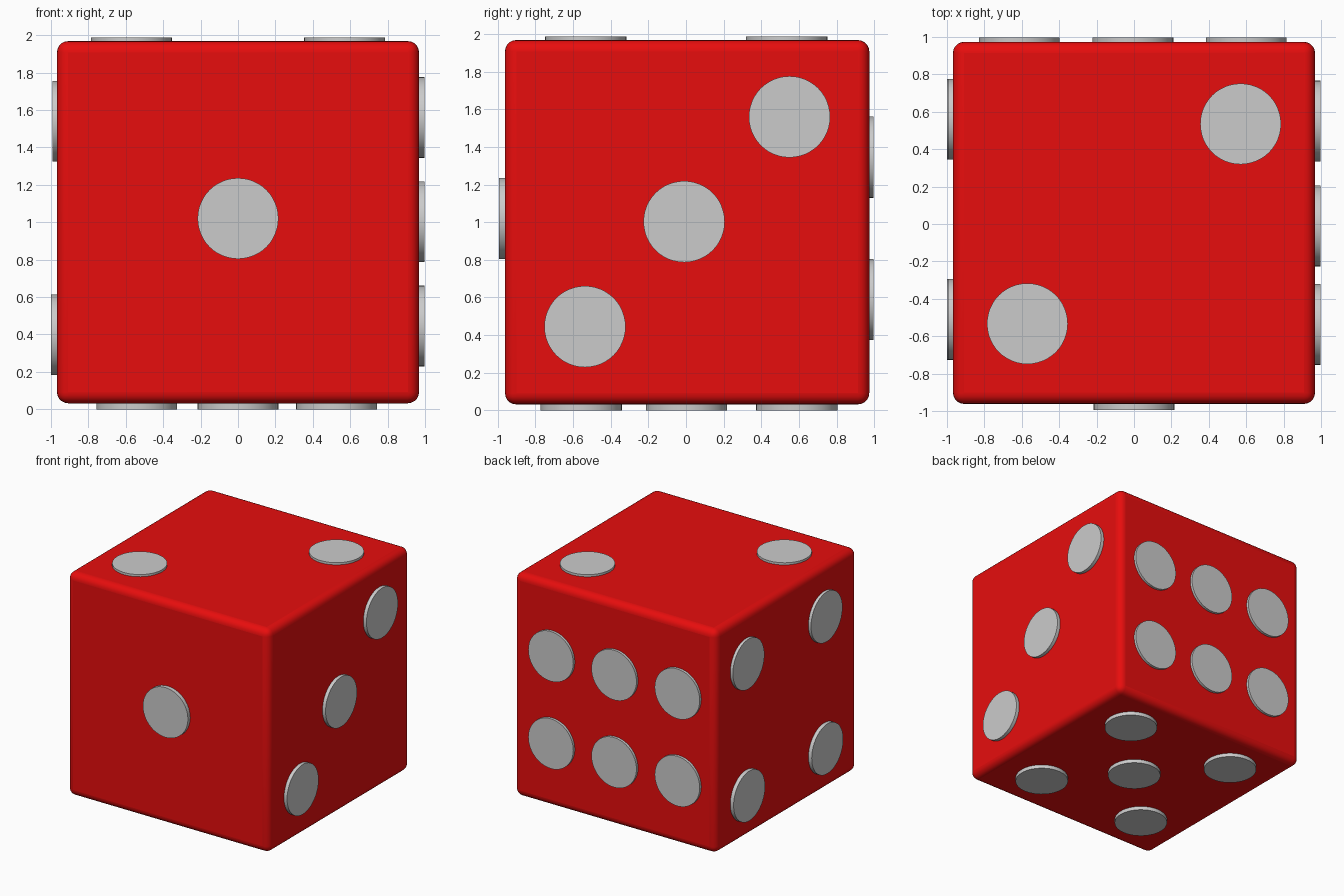
import bpy
from mathutils import Vector

if "Cube" in bpy.data.objects:
    bpy.data.objects.remove(bpy.data.objects["Cube"])

RADIUS = 0.216
EMBED = 0.06      # how far each pip sinks into the body
HALF = 0.968
Y_MID = 0.006


def smooth(obj):
    bpy.ops.object.select_all(action='DESELECT')
    obj.select_set(True)
    bpy.context.view_layer.objects.active = obj
    bpy.ops.object.shade_smooth_by_angle()


def pip(name, axis, sign, level, a, b):
    """Disc facing sign*axis with its outer face at `level`; a, b are the other two coordinates in order."""
    depth = abs(level - (1 if axis == 2 else 0)) - HALF + EMBED
    normal = Vector([sign if i == axis else 0 for i in range(3)])
    centre = [a, b]
    centre.insert(axis, level)
    centre = Vector(centre) - normal * depth / 2
    bpy.ops.mesh.primitive_cylinder_add(
        vertices=48, radius=RADIUS, depth=depth, location=centre,
        rotation=normal.to_track_quat('Z', 'Y').to_euler())
    obj = bpy.context.object
    obj.name = name
    smooth(obj)


# Red body with rounded edges
red = bpy.data.materials.new("red")
red.diffuse_color = (0.8, 0.004, 0.004, 1)
red.use_nodes = True
red.node_tree.nodes["Principled BSDF"].inputs["Base Color"].default_value = red.diffuse_color
bpy.ops.mesh.primitive_cube_add(size=2 * HALF, location=(0, Y_MID, 1))
body = bpy.context.object
body.name = "die_body"
body.data.materials.append(red)
bevel = body.modifiers.new("rounded_edges", 'BEVEL')
bevel.width = 0.06
bevel.segments = 5
smooth(body)

# One: front
pip("front_pip", 1, -1, -0.995, 0.0, 1.02)

# Two: top
for x, y in ((0.57, 0.535), (-0.57, -0.533)):
    pip("top_pip", 2, 1, 1.987, x, y)

# Three: right
for y, z in ((0.55, 1.56), (-0.01, 1.003), (-0.537, 0.445)):
    pip("right_pip", 0, 1, 0.998, y, z)

# Four: left
for y in (0.56, -0.51):
    pip("left_upper_pip", 0, -1, -0.993, y, 1.54)
    pip("left_lower_pip", 0, -1, -1.0, y, 0.398)

# Five: bottom
for x, y in ((0.0, 0.003), (0.527, 0.589), (0.527, -0.557), (-0.541, 0.589), (-0.541, -0.557)):
    pip("bottom_pip", 2, -1, 0.0, x, y)

# Six: back
for x in (-0.613, -0.006, 0.6):
    for z in (1.346, 0.589):
        pip("back_pip", 1, 1, 0.996, x, z)
